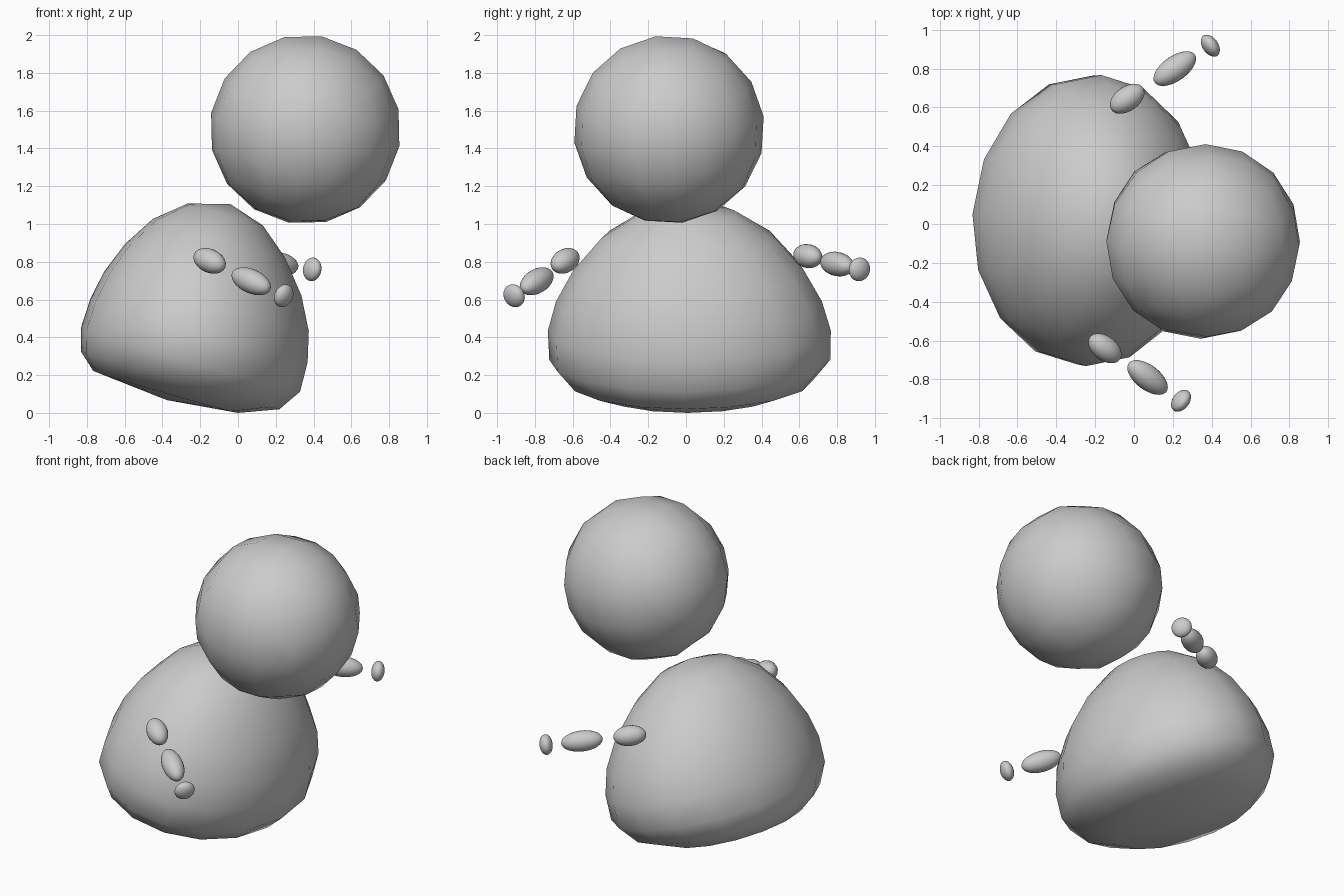
import bpy, bmesh
from math import cos, sin, pi, radians
from mathutils import Matrix, Vector

if "Cube" in bpy.data.objects:
    bpy.data.objects.remove(bpy.data.objects["Cube"])


def finish(name, bm):
    bmesh.ops.recalc_face_normals(bm, faces=bm.faces)
    for f in bm.faces:
        f.smooth = True
    me = bpy.data.meshes.new(name)
    bm.to_mesh(me)
    bm.free()
    ob = bpy.data.objects.new(name, me)
    bpy.context.collection.objects.link(ob)
    return ob


# Body: tilted elliptical dome, rings of (height, left, right, depth half-width)
RINGS = [(0.0, -0.80, 0.0, 0.48), (0.08, -0.89, 0.206, 0.65),
         (0.20, -0.925, 0.285, 0.745), (0.36, -0.92, 0.28, 0.75),
         (0.52, -0.89, 0.24, 0.705), (0.69, -0.825, 0.15, 0.61),
         (0.86, -0.72, 0.01, 0.46), (0.99, -0.565, -0.15, 0.26)]
SIDES = 16
bm = bmesh.new()
rows = []
for v, left, right, depth in RINGS:
    mid, half = (left + right) / 2, (right - left) / 2
    rows.append([bm.verts.new((mid + half * cos(2 * pi * i / SIDES),
                               depth * sin(2 * pi * i / SIDES), v))
                 for i in range(SIDES)])
bottom = bm.verts.new((-0.38, 0, -0.04))
top = bm.verts.new((-0.346, 0, 1.05))
for i in range(SIDES):
    j = (i + 1) % SIDES
    for a, b in zip(rows, rows[1:]):
        bm.faces.new((a[i], a[j], b[j], b[i]))
    bm.faces.new((bottom, rows[0][j], rows[0][i]))
    bm.faces.new((top, rows[-1][i], rows[-1][j]))
bm.transform(Matrix.Rotation(radians(16.2), 4, 'Y'))
pivot = Matrix.Translation((-0.25, 0, 0))
bm.transform(Matrix.Translation((0, 0.02, 0)) @ pivot
             @ Matrix.Rotation(radians(-3), 4, 'Z') @ pivot.inverted())
low = min(v.co.z for v in bm.verts)
bm.transform(Matrix.Translation((0, 0, -low)))
finish("body", bm)

# Head: cube subdivided into a 16-sided ball
bm = bmesh.new()
bmesh.ops.create_cube(bm, size=2)
bmesh.ops.subdivide_edges(bm, edges=bm.edges[:], cuts=3, use_grid_fill=True)
for v in bm.verts:
    v.co = Vector([sin(c * pi / 4) / cos(c * pi / 4) for c in v.co]).normalized() * 0.506
bm.transform(Matrix.Translation((0.356, -0.09, 1.5))
             @ Matrix.Rotation(radians(10), 4, 'Y')
             @ Matrix.Rotation(radians(8), 4, 'X'))
finish("head", bm)


# Arms: floating ellipsoids lined up along the arm direction
def bead(name, centre, direction, length, width):
    bm = bmesh.new()
    bmesh.ops.create_uvsphere(bm, u_segments=24, v_segments=16, radius=1)
    turn = Vector(direction).to_track_quat('Z', 'Y').to_matrix().to_4x4()
    bm.transform(Matrix.Translation(centre) @ turn
                 @ Matrix.Diagonal((width, width, length, 1)))
    finish(name, bm)


PARTS = [("upper_arm", 0.10, 0.063), ("forearm", 0.127, 0.064), ("hand", 0.04, 0.063)]
ARMS = {
    "front": ((0.75, -0.57, -0.34),
              [(-0.15, -0.64, 0.805), (0.07, -0.79, 0.697), (0.242, -0.91, 0.62)]),
    "back": ((0.81, 0.57, -0.13),
             [(-0.035, 0.645, 0.83), (0.21, 0.80, 0.788), (0.393, 0.918, 0.76)]),
}
for side, (direction, centres) in ARMS.items():
    for (part, length, width), centre in zip(PARTS, centres):
        bead(f"{side}_{part}", centre, direction, length, width)
